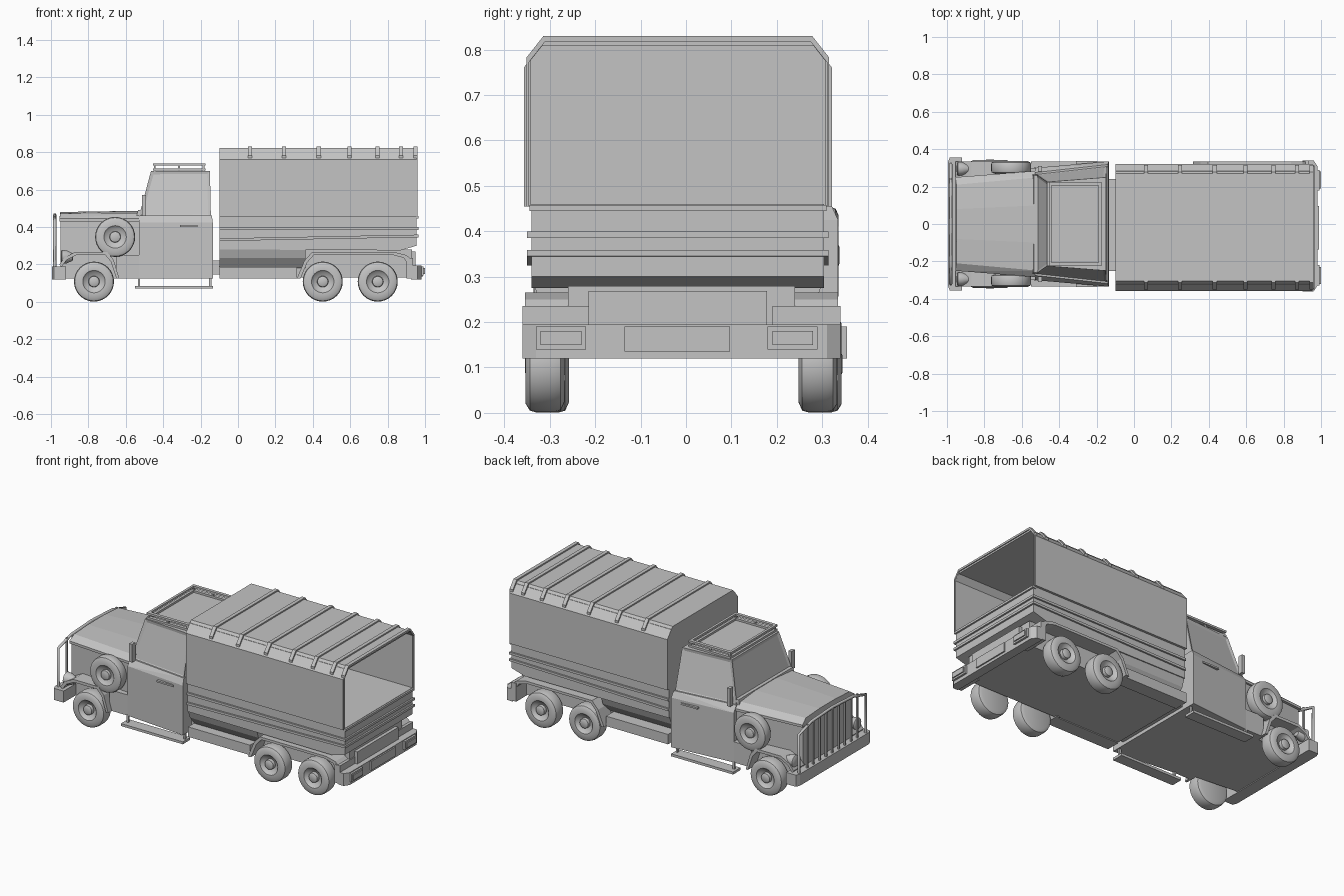
import bpy, bmesh, math
from mathutils import Matrix, Vector

cube = bpy.data.objects.get("Cube")
if cube:
    bpy.data.objects.remove(cube, do_unlink=True)

GREY = (0.55, 0.55, 0.55, 1)
mat = bpy.data.materials.new("plain grey")
mat.use_nodes = True
mat.diffuse_color = GREY
mat.node_tree.nodes["Principled BSDF"].inputs["Base Color"].default_value = GREY

BED = -0.018   # sideways centre of the cargo bed
AXLE = -0.01   # sideways centre of the rear running gear


def finish(bm, name, smooth=False):
    bmesh.ops.recalc_face_normals(bm, faces=bm.faces)
    me = bpy.data.meshes.new(name)
    bm.to_mesh(me)
    bm.free()
    me.materials.append(mat)
    ob = bpy.data.objects.new(name, me)
    bpy.context.collection.objects.link(ob)
    if smooth:
        bpy.ops.object.select_all(action='DESELECT')
        ob.select_set(True)
        bpy.context.view_layer.objects.active = ob
        bpy.ops.object.shade_smooth_by_angle(angle=math.radians(35))
    return ob


def box(name, x, y, z):
    """Box between the (low, high) pairs on each axis."""
    bm = bmesh.new()
    bmesh.ops.create_cube(bm, size=1)
    for v in bm.verts:
        v.co = [(lo + hi) / 2 + c * (hi - lo) for c, (lo, hi) in zip(v.co, (x, y, z))]
    return finish(bm, name)


def mirrored(points):
    return [(x, s * y, z) for x, y, z in points for s in (1, -1)]


def hull(name, points, shift=0, inset=None):
    """Convex solid; faces passing the inset rule get a sunken panel."""
    bm = bmesh.new()
    for x, y, z in points:
        bm.verts.new((x, y + shift, z))
    bmesh.ops.convex_hull(bm, input=bm.verts)
    bmesh.ops.dissolve_limit(bm, angle_limit=math.radians(4), verts=bm.verts, edges=bm.edges)
    bmesh.ops.recalc_face_normals(bm, faces=bm.faces)
    if inset:
        panes = [f for f in bm.faces if inset(f.normal)]
        bmesh.ops.inset_individual(bm, faces=panes, thickness=0.022, depth=-0.006)
    return finish(bm, name)


def band(name, outer, inner, place, a, b):
    """Strip between two open paths, run from a to b along the third axis."""
    bm = bmesh.new()
    rows = [[bm.verts.new(place(p, t)) for p in path]
            for path, t in ((outer, a), (outer, b), (inner, b), (inner, a))]
    for i in range(4):
        r, s = rows[i], rows[(i + 1) % 4]
        for j in range(len(outer) - 1):
            bm.faces.new((r[j], r[j + 1], s[j + 1], s[j]))
    for j in (0, len(outer) - 1):
        bm.faces.new([r[j] for r in rows])
    return finish(bm, name)


def lathe(name, profile, centre, axis, steps=32):
    """Spin (radius, offset) points around an axis through the centre."""
    bm = bmesh.new()
    turn = Vector((0, 0, 1)).rotation_difference(Vector(axis)).to_matrix().to_4x4()
    verts = [bm.verts.new((r, 0, h)) for r, h in profile]
    edges = [bm.edges.new(pair) for pair in zip(verts, verts[1:])]
    bmesh.ops.spin(bm, geom=verts + edges, cent=(0, 0, 0), axis=(0, 0, 1),
                   angle=math.tau, steps=steps)
    bmesh.ops.remove_doubles(bm, verts=bm.verts, dist=1e-5)
    bmesh.ops.transform(bm, verts=bm.verts, matrix=Matrix.Translation(centre) @ turn)
    return finish(bm, name, smooth=True)


def tube(name, points, radius):
    cu = bpy.data.curves.new(name, 'CURVE')
    cu.dimensions = '3D'
    cu.bevel_depth = radius
    cu.bevel_resolution = 1
    cu.use_fill_caps = True
    sp = cu.splines.new('POLY')
    sp.points.add(len(points) - 1)
    for p, co in zip(sp.points, points):
        p.co = (*co, 1)
    cu.materials.append(mat)
    bpy.context.collection.objects.link(bpy.data.objects.new(name, cu))


def along_x(p, t):
    return (t, p[0] + BED, p[1])


def along_y(p, t):
    return (p[0], t, p[1])


# Wheels: rounded tyre, dished disc and hub cap
TYRE = [(0, -.035), (.085, -.042), (.103, -.034), (.107, -.02), (.107, .02), (.103, .034),
        (.088, .043), (.06, .042), (.052, .032), (.03, .022), (.028, .04), (.018, .045), (0, .045)]
for side, s in (("far", 1), ("near", -1)):
    for label, x, mid in (("front", -.77, 0), ("middle", .453, AXLE), ("rear", .747, AXLE)):
        lathe(f"{label}_wheel_{side}", TYRE, (x, mid + s * .3, .108), (0, s, 0))
    lathe(f"spare_wheel_{side}", [(r, h * .8) for r, h in TYRE], (-.657, s * .302, .347), (0, s, 0))

# Bonnet and cab
hull("engine_bay", mirrored([(-.95, .235, .125), (-.95, .235, .44), (-.5, .275, .44), (-.5, .275, .125)]))
hull("bonnet", mirrored([(-.955, .25, .43), (-.51, .285, .43), (-.955, .25, .445), (-.51, .285, .445),
                         (-.95, .21, .472), (-.51, .25, .475), (-.95, .08, .48), (-.51, .1, .487)]))
hull("cab_body", mirrored([(-.53, .3, .125), (-.135, .335, .125), (-.53, .3, .425), (-.135, .335, .425),
                           (-.53, .275, .462), (-.14, .318, .462)]))
hull("cab_top", mirrored([(-.53, .27, .455), (-.145, .312, .455), (-.465, .225, .7), (-.15, .25, .7)]),
     inset=lambda n: abs(n.z) < .6)
hull("scuttle", mirrored([(-.545, .265, .45), (-.5, .265, .45), (-.535, .26, .49), (-.5, .26, .49)]))
for label, z in (("lower", .702), ("upper", .728)):
    for s in (1, -1):
        box(f"roof_rack_{label}_side", (-.455, -.175), sorted((s * .205, s * .225)), (z, z + .012))
    for x in (-.455, -.19):
        box(f"roof_rack_{label}_cross", (x, x + .015), (-.225, .225), (z, z + .012))
for x in (-.45, -.32, -.19):
    for s in (1, -1):
        box("roof_rack_post", (x, x + .01), sorted((s * .208, s * .22)), (.7, .735))

# Cab details repeated on both sides
ARCH = [(-.955, .2), (-.93, .235), (-.87, .267), (-.7, .267), (-.665, .225), (-.635, .125)]
ARCH_IN = [(-.945, .185), (-.915, .225), (-.865, .25), (-.71, .25), (-.68, .215), (-.65, .125)]
for s in (1, -1):
    band("front_fender", ARCH, ARCH_IN, along_y, s * .23, s * .335)
    box("front_fender_filler", (-.65, -.52), sorted((s * .24, s * .3)), (.125, .25))
    box("door_handle", (-.31, -.2), sorted((s * .31, s * .336)), (.4, .41))
    box("mirror", (-.512, -.492), sorted((s * .28, s * .31)), (.46, .57))
    box("cab_step", (-.55, -.135), sorted((s * .265, s * .335)), (.07, .085))
    for x in (-.535, -.155):
        box("cab_step_hanger", (x, x + .012), sorted((s * .29, s * .302)), (.08, .13))
    lathe("headlight", [(0, -.03), (.02, -.028), (.035, .005), (.037, .03), (.03, .034), (0, .038)],
          (-.912, s * .295, .24), (-1, 0, 0), 20)

# Front bumper, brush guard and grille slats
hull("front_bumper", mirrored([(x, y, z) for x, y in ((-.995, .33), (-.955, .33), (-.985, .355), (-.92, .355))
                               for z in (.12, .19)]))
tube("guard_frame", [(-.98, -.32, .18), (-.98, -.32, .42), (-.98, -.2, .455), (-.98, 0, .465),
                     (-.98, .2, .455), (-.98, .32, .42), (-.98, .32, .18)], .009)
for i in range(-4, 5):
    box("guard_bar", (-.985, -.975), (i * .06 - .005, i * .06 + .005), (.18, .455))

# Chassis under the bed
box("chassis_link", (-.16, -.08), (-.25, .24), (.145, .22))
box("chassis", (-.1, .93), (AXLE - .25, AXLE + .25), (.13, .28))
hull("bed_tuck", mirrored([(x, y, z) for x in (-.1, .36)
                           for y, z in ((.32, .29), (.3, .235), (.255, .18))]), BED)
for s in (1, -1):
    box("bed_step", (-.1, .315), sorted((AXLE + s * .24, AXLE + s * .325)), (.125, .185))

# Cargo bed with rails round the sides and tail
hull("cargo_bed", mirrored([(-.1, .322, .28), (-.1, .322, .46), (.955, .322, .46), (.955, .322, .3),
                            (.87, .322, .275)]), BED)
for label, front, back in (("upper", .385, .385), ("lower", .325, .345)):
    hull(f"bed_rail_{label}", mirrored([(x, .332, z + h) for x, z in ((-.1, front), (.965, back))
                                        for h in (0, .014)]), BED)
box("tail_sill", (.94, .965), (BED - .327, BED + .327), (.445, .458))

# Canvas cover, open at the tail
COVER = [(-.325, .455), (-.325, .775), (-.288, .822), (.288, .822), (.325, .775), (.325, .455)]


def scaled(d):
    return [(y + math.copysign(d, y), z + (d if z > .5 else 0)) for y, z in COVER]


band("canvas_cover", COVER, scaled(-.014), along_x, -.1, .955)
hull("canvas_front_wall", [(x, y, z) for x in (-.1, -.085) for y, z in COVER], BED)
for x in (.065, .245, .432, .597, .746, .872, .95):
    band("canvas_rib", scaled(.008), scaled(-.004), along_x, x - .011, x + .011)

# Rear fenders, tail panel, bumper and lights
REAR = [(.315, .125), (.355, .22), (.395, .265), (.84, .265), (.9, .25), (.93, .225)]
REAR_IN = [(.335, .125), (.37, .21), (.405, .25), (.83, .25), (.885, .235), (.91, .2)]
for s in (1, -1):
    band("rear_fender", REAR, REAR_IN, along_y, AXLE + s * .23, AXLE + s * .345)
    box("rear_mud_panel", (.9, .935), sorted((AXLE + s * .2, AXLE + s * .35)), (.125, .235))
    mid = -.02 + s * .255
    box("tail_light_frame", (.97, .992), (mid - .055, mid + .055), (.14, .19))
    box("tail_light", (.985, .999), (mid - .045, mid + .045), (.15, .18))
box("tail_panel", (.88, .95), (-.215, .178), (.19, .268))
hull("rear_bumper", [(x, AXLE + s * y, z) for s in (1, -1) for x, y in ((.925, .35), (.96, .35), (.98, .32))
                     for z in (.12, .195)])
box("number_plate", (.975, .988), (-.135, .097), (.135, .19))
